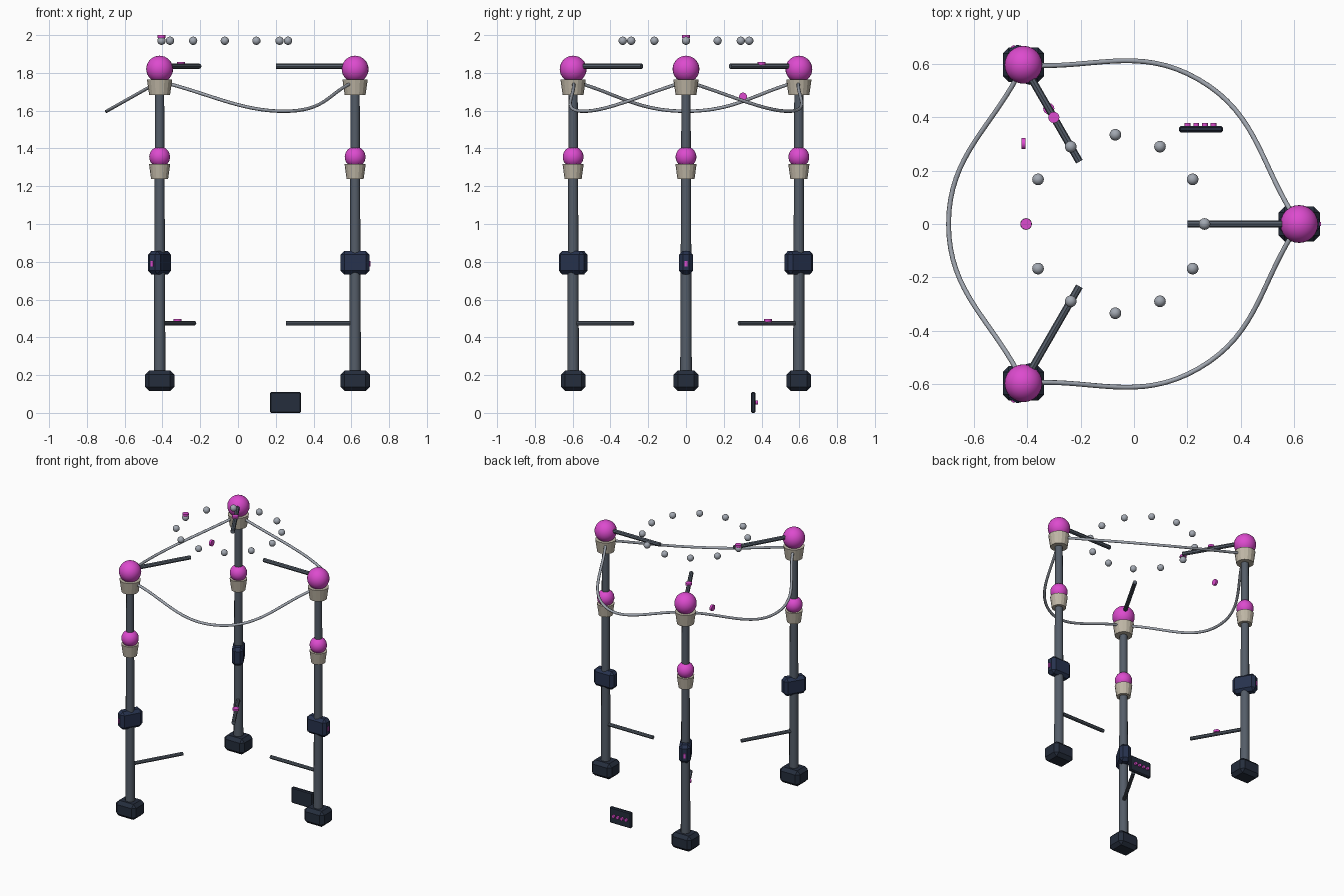
import bpy, math
from mathutils import Vector

if "Cube" in bpy.data.objects:
    bpy.data.objects.remove(bpy.data.objects["Cube"])

CX, RAD = -0.07, 0.69   # centre of the three-post layout and its radius


def material(name, rgb):
    m = bpy.data.materials.new(name)
    m.diffuse_color = (*rgb, 1)
    m.use_nodes = True
    m.node_tree.nodes["Principled BSDF"].inputs["Base Color"].default_value = m.diffuse_color
    return m


STEEL = material("steel", (0.09, 0.11, 0.14))
DARK = material("dark_housing", (0.018, 0.026, 0.045))
NAVY = material("navy_housing", (0.02, 0.032, 0.075))
BEIGE = material("beige", (0.52, 0.47, 0.38))
PINK = material("pink", (0.72, 0.07, 0.62))
SILVER = material("silver", (0.36, 0.39, 0.44))


def finish(name, mat, angle=None):
    ob = bpy.context.object
    ob.name = name
    ob.data.materials.append(mat)
    if angle:
        bpy.ops.object.shade_smooth_by_angle(angle=math.radians(angle))
    return ob


def cone(name, a, b, r1, r2, mat, sides=12, angle=35):
    a, b = Vector(a), Vector(b)
    d = b - a
    bpy.ops.mesh.primitive_cone_add(vertices=sides, radius1=r1, radius2=r2, depth=d.length,
                                    location=(a + b) / 2,
                                    rotation=d.to_track_quat('Z', 'Y').to_euler())
    return finish(name, mat, angle)


def ball(name, loc, r, mat, seg=24, rings=16):
    bpy.ops.mesh.primitive_uv_sphere_add(segments=seg, ring_count=rings, radius=r, location=loc)
    return finish(name, mat, 60)


def box(name, loc, size, mat, bevel=0.0, turn=0.0):
    bpy.ops.mesh.primitive_cube_add(size=1, location=loc, rotation=(0, 0, turn))
    ob = bpy.context.object
    ob.scale = size
    bpy.ops.object.transform_apply(location=False, rotation=False, scale=True)
    if bevel:
        mod = ob.modifiers.new("bevel", 'BEVEL')
        mod.width, mod.segments = bevel, 1
    return finish(name, mat)


def polar(r, ang, z):
    return Vector((CX + r * math.cos(ang), r * math.sin(ang), z))


# Three identical posts
for i in range(3):
    a = i * math.tau / 3
    n = f"_{i + 1}"
    at = lambda r, z: polar(r, a, z)
    cone("post" + n, at(RAD, 0.17), at(RAD, 1.75), 0.031, 0.024, STEEL)
    box("foot" + n, at(RAD, 0.17), (0.155, 0.13, 0.108), DARK, 0.022)
    box("gearbox" + n, at(RAD, 0.795), (0.154, 0.074, 0.125), NAVY, 0.02, a)
    box("indicator" + n, at(RAD + 0.078, 0.79), (0.008, 0.014, 0.03), PINK, 0, a)
    # Cups with balls seated in them
    for label, z0, z1, r0, r1, zb, rb in (
            ("lower", 1.237, 1.317, 0.045, 0.056, 1.355, 0.055),
            ("upper", 1.682, 1.765, 0.055, 0.067, 1.82, 0.071)):
        cone(label + "_cup" + n, at(RAD, z0), at(RAD, z1), r0, r1, BEIGE, 16, 20)
        ball(label + "_ball" + n, at(RAD, zb), rb, PINK)
    # Arms pointing inward
    cone("upper_arm" + n, at(RAD, 1.835), at(RAD - 0.42, 1.835), 0.014, 0.014, STEEL, 8)
    cone("lower_arm" + n, at(RAD, 0.475), at(RAD - 0.367, 0.475), 0.0125, 0.0125, STEEL, 8)

    # Sagging, outward-bowed cable to the next post
    cu = bpy.data.curves.new("cable" + n, 'CURVE')
    cu.dimensions = '3D'
    cu.bevel_depth, cu.bevel_resolution, cu.resolution_u = 0.009, 2, 16
    cu.use_fill_caps = True
    sp = cu.splines.new('BEZIER')
    sp.bezier_points.add(2)
    pts = (polar(RAD, a, 1.755), polar(0.626, a + math.pi / 3, 1.597),
           polar(RAD, a + math.tau / 3, 1.755))
    for bp, p in zip(sp.bezier_points, pts):
        bp.co = p
        bp.handle_left_type = bp.handle_right_type = 'AUTO'
    ob = bpy.data.objects.new("cable" + n, cu)
    cu.materials.append(SILVER)
    bpy.context.collection.objects.link(ob)

# Ring of small balls above the posts
for i in range(12):
    ball(f"ring_ball_{i + 1}", polar(0.335, i * math.tau / 12, 1.97), 0.022, SILVER, 16, 10)

# Pink marker discs: ring top, upper arm, lower arm, cable
b = math.tau / 3
for name, p, axis in (
        ("ring_marker", (-0.405, 0, 1.9925), (0, 0, 1)),
        ("upper_arm_marker", polar(RAD - 0.228, b, 1.85), (0, 0, 1)),
        ("lower_arm_marker", polar(RAD - 0.19, b, 0.49), (0, 0, 1)),
        ("cable_marker", (-0.415, 0.302, 1.675), (1, 0, 0))):
    half = Vector(axis) * 0.0075
    cone(name, Vector(p) - half, Vector(p) + half, 0.021, 0.021, PINK, 16)

# Control box on the ground with four buttons
box("control_box", (0.2515, 0.356, 0.055), (0.165, 0.024, 0.11), DARK, 0.006)
for i in range(4):
    x = 0.201 + i * 0.0325
    cone(f"button_{i + 1}", (x, 0.366, 0.055), (x, 0.38, 0.055), 0.011, 0.011, PINK, 12)
